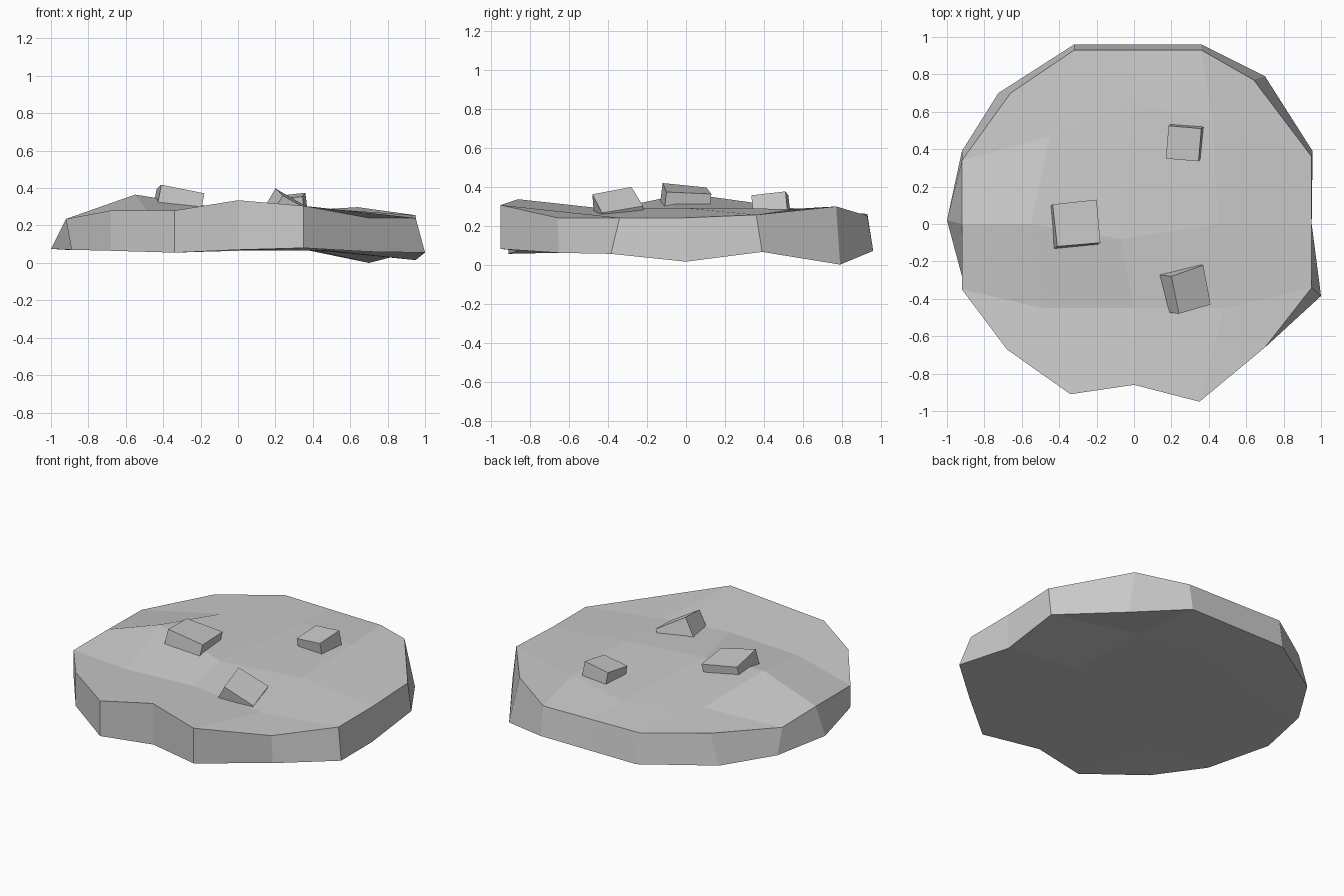
import bpy, bmesh
from mathutils import Vector

if "Cube" in bpy.data.objects:
    bpy.data.objects.remove(bpy.data.objects["Cube"])


def finish(name, bm):
    bmesh.ops.recalc_face_normals(bm, faces=bm.faces)
    mesh = bpy.data.meshes.new(name)
    bm.to_mesh(mesh)
    bm.free()
    bpy.context.collection.objects.link(bpy.data.objects.new(name, mesh))


# Slab: 5 x 5 grid of top points, rows run from front to back
top = [
    [(-.68, -.67, .28), (-.34, -.91, .28), (0, -.86, .335), (.35, -.95, .305), (.70, -.66, .24)],
    [(-.92, -.35, .235), (-.48, -.45, .27), (0, -.45, .29), (.48, -.45, .25), (.95, -.34, .24)],
    [(-.92, 0, .235), (-.55, 0, .365), (-.07, -.08, .29), (.45, 0, .29), (.95, 0, .24)],
    [(-.92, .34, .23), (-.45, .47, .28), (0, .65, .275), (.42, .55, .285), (.95, .36, .255)],
    [(-.66, .70, .26), (-.32, .93, .26), (0, .93, .255), (.36, .93, .25), (.64, .77, .298)],
]
# Lower rim, where it differs from the point above; keyed by row and column
low = {
    (0, 0): (-.68, -.67, .065), (0, 1): (-.34, -.91, .055), (0, 2): (0, -.855, .07),
    (0, 3): (.35, -.95, .08), (0, 4): (.70, -.65, .06), (1, 4): (1, -.385, .055),
    (2, 4): (.95, 0, .015), (3, 4): (.955, .39, .065), (4, 4): (.70, .79, 0),
    (4, 3): (.36, .96, .07), (4, 2): (0, .96, .07), (4, 1): (-.32, .96, .07),
    (4, 0): (-.725, .70, .07), (3, 0): (-.92, .39, .07), (2, 0): (-1, .02, .075),
    (1, 0): (-.89, -.39, .07),
}
bm = bmesh.new()
T = [[bm.verts.new(p) for p in row] for row in top]
B = [[bm.verts.new(low.get((r, c), (p[0], p[1], .065))) for c, p in enumerate(row)]
     for r, row in enumerate(top)]
for grid in (T, B):
    for r in range(4):
        for c in range(4):
            bm.faces.new((grid[r][c], grid[r][c + 1], grid[r + 1][c + 1], grid[r + 1][c]))
# Side wall around the rim
rim = ([(0, c) for c in range(4)] + [(r, 4) for r in range(4)]
       + [(4, c) for c in range(4, 0, -1)] + [(r, 0) for r in range(4, 0, -1)])
for (r, c), (s, d) in zip(rim, rim[1:] + rim[:1]):
    bm.faces.new((T[r][c], T[s][d], B[s][d], B[r][c]))
finish("stone_slab", bm)


# Loose stones: top face (counter-clockwise) pushed down along its normal
def stone(name, corners, depth):
    pts = [Vector(p) for p in corners]
    down = (pts[1] - pts[0]).cross(pts[3] - pts[0]).normalized() * -depth
    bm = bmesh.new()
    t = [bm.verts.new(p) for p in pts]
    b = [bm.verts.new(p + down) for p in pts]
    bm.faces.new(t)
    bm.faces.new(b[::-1])
    for i in range(4):
        j = (i + 1) % 4
        bm.faces.new((t[i], b[i], b[j], t[j]))
    finish(name, bm)


stone("left_stone", [(-.41, -.12, .418), (-.18, -.10, .372), (-.20, .13, .362), (-.435, .105, .395)], .12)
stone("front_stone", [(.24, -.48, .36), (.41, -.43, .265), (.37, -.22, .30), (.20, -.28, .398)], .14)
stone("back_stone", [(.17, .35, .335), (.345, .335, .355), (.36, .51, .375), (.185, .525, .355)], .11)
